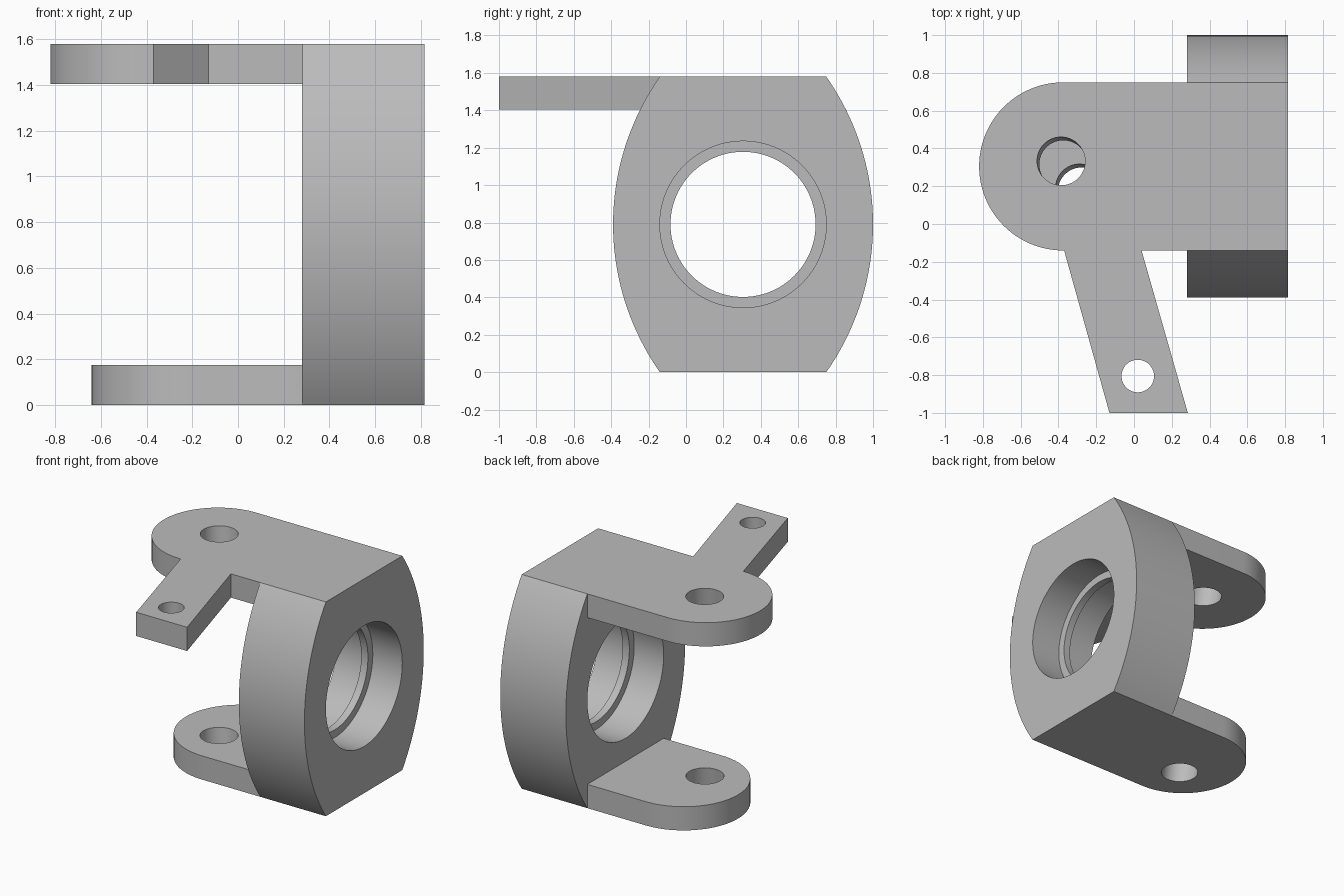
import bpy, bmesh, math
from mathutils import Vector, Matrix

cube = bpy.data.objects.get("Cube")
if cube:
    bpy.data.objects.remove(cube, do_unlink=True)

# Single plain metal colour
GREY = (0.5, 0.5, 0.5, 1)
metal = bpy.data.materials.new("plain_grey_metal")
metal.use_nodes = True
metal.diffuse_color = GREY
metal.node_tree.nodes["Principled BSDF"].inputs["Base Color"].default_value = GREY

# Main dimensions
HEIGHT = 1.58
PLATE = 0.175          # plate thickness
MID_Y = 0.305          # centre line of the hub
HALF = 0.445           # half width of plates and of the hub's flat ends
HUB_IN, HUB_OUT = 0.28, 0.815
FRONT = MID_Y - HALF


def finish(name, bm):
    bmesh.ops.recalc_face_normals(bm, faces=bm.faces)
    mesh = bpy.data.meshes.new(name)
    bm.to_mesh(mesh)
    bm.free()
    mesh.materials.append(metal)
    obj = bpy.data.objects.new(name, mesh)
    bpy.context.collection.objects.link(obj)
    return obj


def extrude(name, points, offset):
    """Extrude a closed 3D outline along an offset."""
    bm = bmesh.new()
    face = bm.faces.new([bm.verts.new(p) for p in points])
    result = bmesh.ops.extrude_face_region(bm, geom=[face], use_keep_orig=True)
    moved = [v for v in result["geom"] if isinstance(v, bmesh.types.BMVert)]
    bmesh.ops.translate(bm, verts=moved, vec=offset)
    return finish(name, bm)


def cylinder(name, start, end, radius):
    """Cylinder between two points."""
    start, end = Vector(start), Vector(end)
    axis = end - start
    turn = axis.to_track_quat("Z", "Y").to_matrix().to_4x4()
    bm = bmesh.new()
    bmesh.ops.create_cone(bm, cap_ends=True, segments=96, radius1=radius,
                          radius2=radius, depth=axis.length,
                          matrix=Matrix.Translation((start + end) / 2) @ turn)
    return finish(name, bm)


def activate(obj):
    bpy.ops.object.select_all(action="DESELECT")
    obj.select_set(True)
    bpy.context.view_layer.objects.active = obj


def cut(obj, start, end, radius):
    """Drill a round hole and discard the cutter."""
    cutter = cylinder("cutter", start, end, radius)
    cutter.hide_render = True
    mod = obj.modifiers.new("hole", "BOOLEAN")
    mod.operation = "DIFFERENCE"
    mod.solver = "EXACT"
    mod.object = cutter
    activate(obj)
    bpy.ops.object.modifier_apply(modifier=mod.name)
    bpy.data.objects.remove(cutter, do_unlink=True)


def arc(cx, cy, radius, a0, a1, steps):
    return [(cx + radius * math.cos(a0 + (a1 - a0) * i / steps),
             cy + radius * math.sin(a0 + (a1 - a0) * i / steps))
            for i in range(steps + 1)]


# Hub: flat top and bottom, bulging front and back
MID_Z = HEIGHT / 2
SAG = 0.25
bulge = (MID_Z ** 2 + SAG ** 2) / (2 * SAG)
swing = math.asin(MID_Z / bulge)
shift = HALF + SAG - bulge
back = arc(MID_Y + shift, MID_Z, bulge, -swing, swing, 40)
front = arc(MID_Y - shift, MID_Z, bulge, math.pi - swing, math.pi + swing, 40)
hub = extrude("bearing_hub", [(HUB_IN, y, z) for y, z in back + front],
              (HUB_OUT - HUB_IN, 0, 0))

# Stepped bore: narrow lip between two wide recesses
mid_x = (HUB_IN + HUB_OUT) / 2
for x0, x1, r in ((HUB_IN - 0.1, HUB_OUT + 0.1, 0.388),
                  (HUB_IN - 0.1, mid_x - 0.027, HALF),
                  (mid_x + 0.027, HUB_OUT + 0.1, HALF)):
    cut(hub, (x0, MID_Y, MID_Z), (x1, MID_Y, MID_Z), r)


# Plates: rounded lugs, the upper one carrying a slanted lever
def lug(name, tip, z, lever=()):
    outline = [(HUB_IN, MID_Y + HALF)]
    outline += arc(tip + HALF, MID_Y, HALF, math.pi / 2, math.pi * 1.5, 48)
    outline += list(lever) + [(HUB_IN, FRONT)]
    return extrude(name, [(x, y, z) for x, y in outline], (0, 0, PLATE))


lever = [(-0.37, FRONT), (-0.13, -1), (0.285, -1), (0.04, FRONT)]
upper = lug("upper_lug_with_lever", -0.82, HEIGHT - PLATE, lever)
lower = lug("lower_lug", -0.64, 0)


# Tilted pivot axis through both lugs
def pivot(z):
    drop = HEIGHT - z
    return (-0.386 + 0.07 * drop, 0.333 - 0.102 * drop, z)


cut(upper, pivot(HEIGHT + 0.1), pivot(HEIGHT - PLATE - 0.1), 0.127)
cut(lower, pivot(PLATE + 0.1), pivot(-0.1), 0.127)

# Rod hole at the end of the lever
cut(upper, (0.02, -0.805, HEIGHT + 0.1), (0.02, -0.805, HEIGHT - PLATE - 0.1), 0.086)

# Smooth curved walls, keep hard edges
for part in (hub, upper, lower):
    activate(part)
    bpy.ops.object.shade_smooth_by_angle(angle=math.radians(25))
